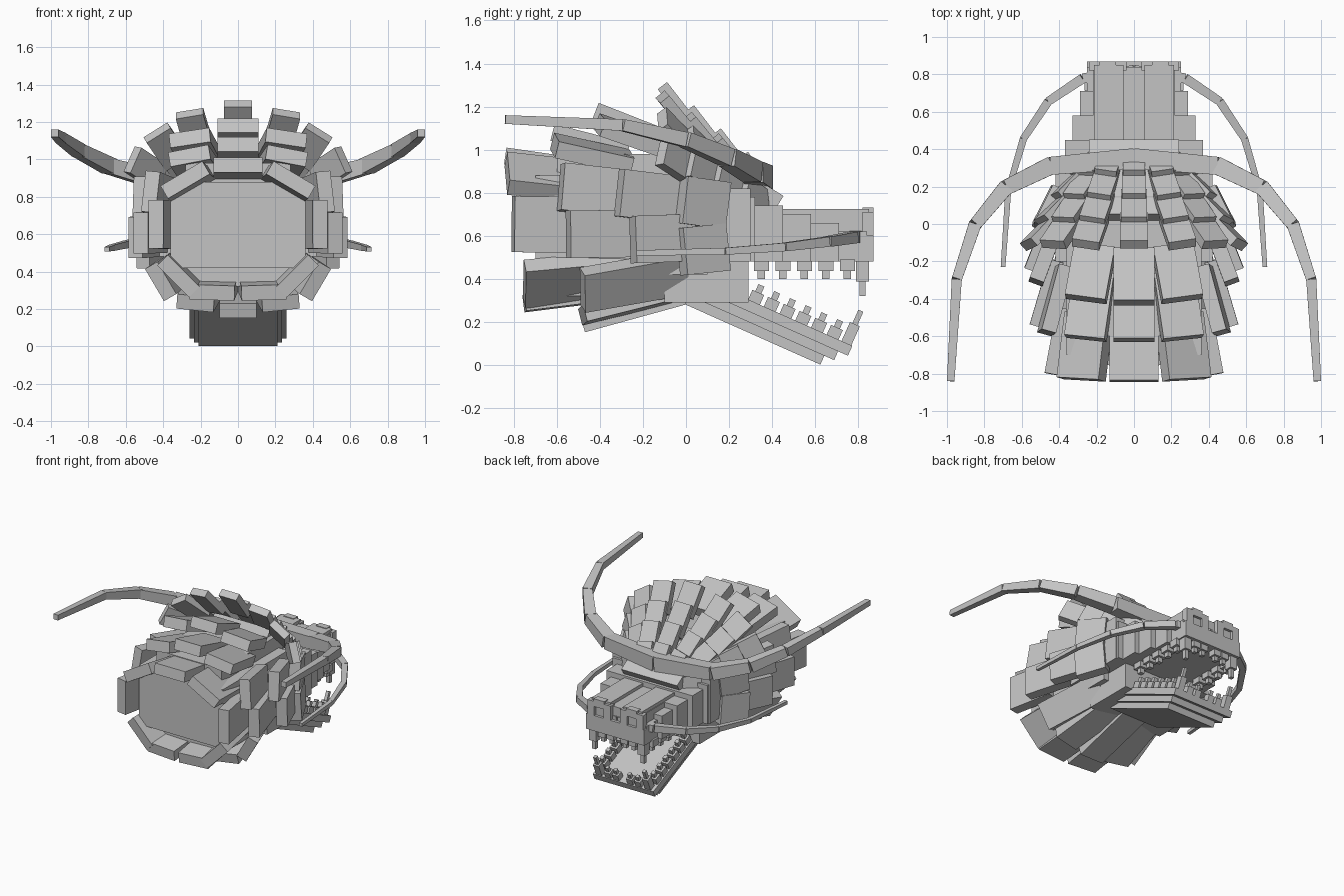
import bpy, bmesh
from math import sin, cos, radians
from mathutils import Vector

default_cube = bpy.data.objects.get("Cube")
if default_cube:
    bpy.data.objects.remove(default_cube, do_unlink=True)

# One stone grey for the whole sculpture
grey = bpy.data.materials.new("stone grey")
grey.use_nodes = True
shade = 0.55
colour = (shade, shade, shade, 1)
grey.diffuse_color = colour
grey.node_tree.nodes["Principled BSDF"].inputs["Base Color"].default_value = colour

UP = Vector((0, 0, 1))
FORWARD = Vector((0, 1, 0))
MIRROR = Vector((-1, 1, 1))


def finish(bm, name):
    bmesh.ops.recalc_face_normals(bm, faces=bm.faces)
    mesh = bpy.data.meshes.new(name)
    bm.to_mesh(mesh)
    bm.free()
    mesh.materials.append(grey)
    part = bpy.data.objects.new(name, mesh)
    bpy.context.collection.objects.link(part)


def beam(bm, start, end, width, thickness, normal=UP, taper=1, mirror=True):
    """Box from start to end, thick along normal; mirrored when off centre."""
    start, end, normal = Vector(start), Vector(end), Vector(normal)
    axis = (end - start).normalized()
    side = axis.cross(normal).normalized()
    top = side.cross(axis)
    for vert in bmesh.ops.create_cube(bm, size=1)["verts"]:
        x, y, z = vert.co
        scale = taper if y > 0 else 1
        offset = side * x * width + top * z * thickness
        vert.co = start.lerp(end, y + 0.5) + offset * scale
    if mirror and max(start.x, end.x) > 0.001:
        beam(bm, start * MIRROR, end * MIRROR, width, thickness,
             normal * MIRROR, taper, mirror=False)


def block(bm, half_width, back, front, bottom, top):
    """Upright block centred on the middle plane."""
    middle = (bottom + top) / 2
    beam(bm, (0, back, middle), (0, front, middle), half_width * 2, top - bottom)


def around(angle, y, radius_x, radius_z):
    """Point on the oval cross-section of the neck, angle zero at the side."""
    a = radians(angle)
    return Vector((radius_x * cos(a), y, 0.63 + radius_z * sin(a)))


def facing(angle):
    """Outward direction on the boxy neck: flat on top, upright at the sides."""
    a = radians(angle)
    return Vector((cos(a) ** 3, 0, sin(a) ** 3)).normalized()


# Skull, cheeks, jaw hinge and sloping forehead
bm = bmesh.new()
block(bm, half_width=0.36, back=-0.7, front=0.1, bottom=0.42, top=0.88)
block(bm, half_width=0.28, back=-0.6, front=0.15, bottom=0.32, top=0.98)
block(bm, half_width=0.42, back=-0.2, front=0.3, bottom=0.48, top=0.82)
block(bm, half_width=0.32, back=-0.1, front=0.29, bottom=0.29, top=0.5)
beam(bm, (0, 0.4, 0.7), (0, 0, 0.95), width=0.48, thickness=0.2)
finish(bm, "skull")

# Upper snout, widening in steps towards the cheeks
bm = bmesh.new()
for step in range(5):
    block(bm, half_width=0.25 + 0.04 * step, back=0.2, front=0.84 - 0.13 * step,
          bottom=0.48, top=0.62 + 0.04 * step)
block(bm, half_width=0.22, back=0.2, front=0.84, bottom=0.5, top=0.7)
for x in (0.1, 0.17):
    beam(bm, (x, 0.4, 0.66), (x, 0.85, 0.66), width=0.09, thickness=0.13)
finish(bm, "snout")

# Raised frames around the nostrils above a front lip
bm = bmesh.new()
block(bm, half_width=0.25, back=0.82, front=0.87, bottom=0.48, top=0.6)
for x in (0.07, 0.21):
    beam(bm, (x, 0.82, 0.64), (x, 0.87, 0.64), width=0.06, thickness=0.14)
beam(bm, (0.14, 0.82, 0.7), (0.14, 0.87, 0.7), width=0.09, thickness=0.06)
finish(bm, "nostrils")

# Open lower jaw, made of three layers that grow upwards
tilt = radians(24)
jaw_axis = Vector((0, cos(tilt), -sin(tilt)))
jaw_up = Vector((0, sin(tilt), cos(tilt)))


def on_jaw(x, along, height):
    return jaw_axis * along + jaw_up * height + Vector((x, 0, 0))


bm = bmesh.new()
for layer in range(3):
    height = 0.28 + 0.045 * layer
    beam(bm, on_jaw(0, -0.12, height), on_jaw(0, 0.57 + 0.05 * layer, height),
         width=0.42 + 0.05 * layer, thickness=0.05, normal=jaw_up)
finish(bm, "lower_jaw")


def tooth(bm, root, direction, length=0.09, width=0.07):
    """Stepped tooth: a wide root and a narrow tip."""
    beam(bm, root, root + direction * length * 0.6, width, width, FORWARD)
    beam(bm, root, root + direction * length, width / 2, width / 2, FORWARD)


# Teeth along both sides and across the front, ending in long fangs
front_teeth = ((0.06, 0.09), (0.13, 0.09), (0.21, 0.17))

bm = bmesh.new()
for i in range(5):
    tooth(bm, Vector((0.23, 0.35 + i / 10, 0.49)), -UP)
for x, length in front_teeth:
    tooth(bm, Vector((x, 0.82, 0.49)), -UP, length, width=0.06)
finish(bm, "upper_teeth")

bm = bmesh.new()
for i in range(6):
    tooth(bm, on_jaw(0.22, 0.17 + 0.08 * i, 0.39), jaw_up, width=0.06)
for x, length in front_teeth:
    tooth(bm, on_jaw(x, 0.64, 0.39), jaw_up, length, width=0.05)
finish(bm, "lower_teeth")


def feeler(name, reach, front, back, power, height, rise, thick, thin):
    """Tapering chain of beams that sweeps outwards, then backwards."""
    segments = 5
    points, sizes = [], []
    for i in range(segments + 1):
        turn = radians(90 * i / segments)
        outward, forward = sin(turn) ** power, abs(cos(turn)) ** power
        points.append((reach * outward, back + (front - back) * forward,
                       height + rise * sin(turn) ** 2))
        sizes.append(thick + (thin - thick) * i / segments)
    bm = bmesh.new()
    for start, end, size, next_size in zip(points, points[1:], sizes, sizes[1:]):
        beam(bm, start, end, size, size, taper=next_size / size)
    finish(bm, name)


feeler("horns", reach=0.98, front=0.35, back=-0.84, power=2 / 3,
       height=0.87, rise=0.27, thick=0.11, thin=0.04)
feeler("whiskers", reach=0.7, front=0.82, back=-0.23, power=0.8,
       height=0.6, rise=-0.08, thick=0.06, thin=0.025)

# Mane: strips of overlapping scales fanning back from the brow
bm = bmesh.new()
scales = 4
for angle in (90, 67, 50, 34):
    brow = around(angle, 0.38, radius_x=0.3, radius_z=0.22)
    crest = around(angle, -0.12, radius_x=0.66, radius_z=0.65)
    outward = (facing(angle) + FORWARD * 0.6).normalized()
    for i in range(scales):
        start = brow.lerp(crest, max(0, i - 0.4) / scales)
        end = brow.lerp(crest, (i + 1) / scales)
        beam(bm, start - outward * 0.03, end + outward * 0.02,
             width=0.12 + 0.01 * i, thickness=0.055, normal=outward)
finish(bm, "mane")


def collar(name, angles, start, end, radius_x, radius_z, lean, width, grip=0.8):
    """Ring of plates flaring backwards; lean pushes the upper ones back."""
    bm = bmesh.new()
    for angle in angles:
        shift = -lean * sin(radians(angle))
        base = around(angle, start + shift, radius_x * grip, radius_z * grip)
        tip = around(angle, end + shift, radius_x, radius_z)
        beam(bm, base, tip, width, thickness=0.08, normal=facing(angle))
    finish(bm, name)


# Collars of armour plates from the neck to the cheeks
collar("neck_collar", (90, 50, 4), start=-0.45, end=-0.8,
       radius_x=0.44, radius_z=0.34, lean=0.04, width=0.26, grip=0.85)
collar("neck_throat", (-45, -72), start=-0.2, end=-0.75,
       radius_x=0.45, radius_z=0.36, lean=0, width=0.24)
collar("rear_collar", (90, 60, 26, -3), start=-0.2, end=-0.55,
       radius_x=0.52, radius_z=0.45, lean=0.07, width=0.22)
collar("rear_throat", (-40, -65, -90), start=0, end=-0.48,
       radius_x=0.54, radius_z=0.44, lean=0, width=0.2, grip=0.7)
collar("middle_collar", (90, 62, 18, -5), start=0.02, end=-0.26,
       radius_x=0.55, radius_z=0.55, lean=0.16, width=0.22)
collar("cheek_collar", (16, -12), start=0.18, end=-0.02,
       radius_x=0.52, radius_z=0.5, lean=0, width=0.22)
